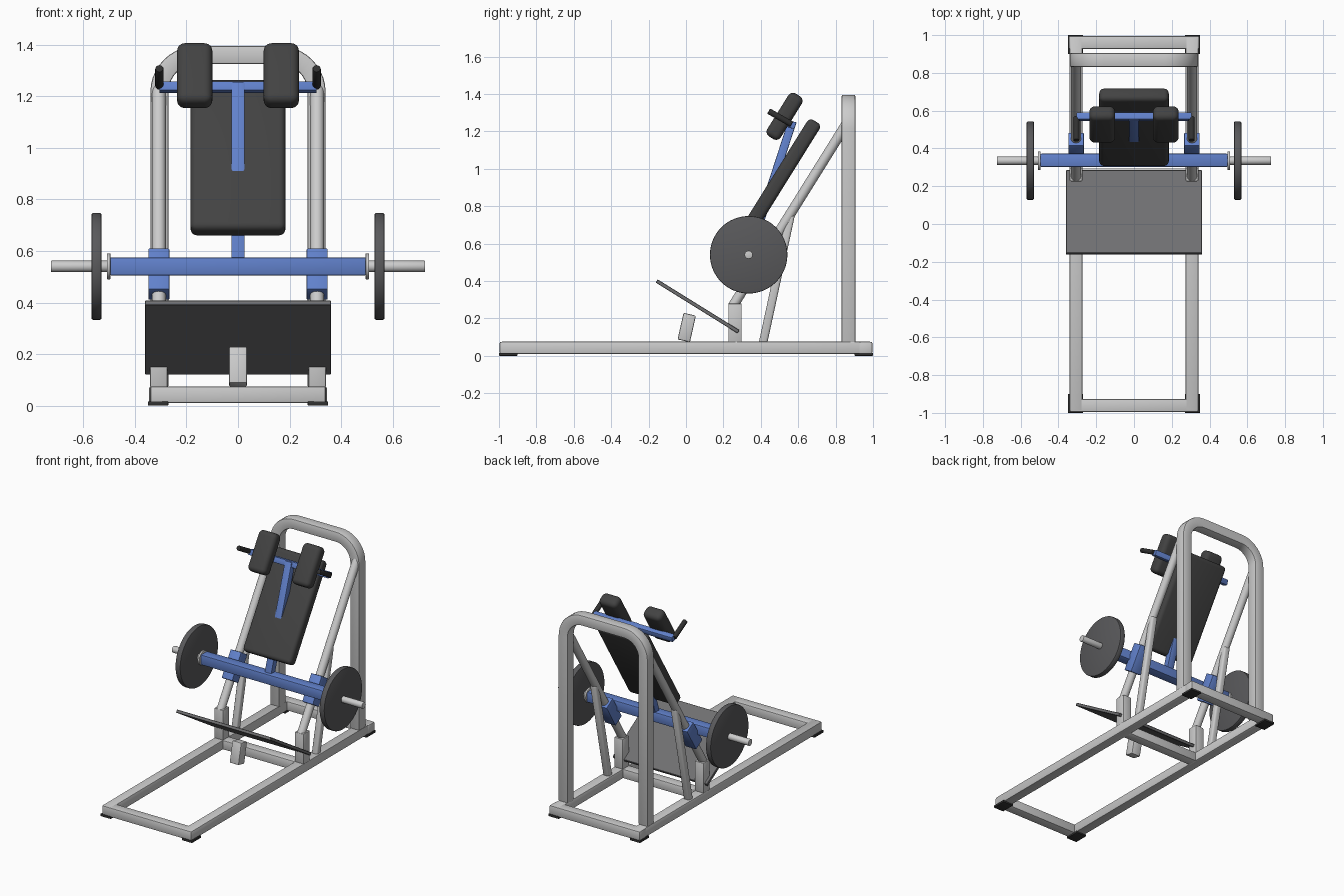
import bpy, bmesh
from math import atan2, cos, sin, pi, radians, hypot
from mathutils import Matrix, Vector

if "Cube" in bpy.data.objects:
    bpy.data.objects.remove(bpy.data.objects["Cube"])


def material(name, rgb):
    m = bpy.data.materials.new(name)
    m.diffuse_color = (*rgb, 1)
    m.use_nodes = True
    m.node_tree.nodes["Principled BSDF"].inputs["Base Color"].default_value = m.diffuse_color
    return m


BLUE = material("blue_paint", (0.12, 0.22, 0.6))
PAD = material("dark_upholstery", (0.055, 0.055, 0.055))
IRON = material("dark_iron", (0.1, 0.1, 0.105))
RUBBER = material("black_rubber", (0.03, 0.03, 0.03))
TREAD = material("tread_grey", (0.16, 0.16, 0.165))


def finish(name, bm, mat=None, bevel=0.0, segs=2, mirror=False):
    """Round the sharp edges, smooth by angle, optionally mirror across x."""
    bmesh.ops.recalc_face_normals(bm, faces=bm.faces[:])
    if bevel:
        edges = [e for e in bm.edges if e.calc_face_angle(0) > radians(40)]
        bmesh.ops.bevel(bm, geom=edges, offset=bevel, segments=segs,
                        profile=0.5, affect='EDGES', clamp_overlap=True)
    me = bpy.data.meshes.new(name)
    bm.to_mesh(me)
    bm.free()
    me.polygons.foreach_set("use_smooth", [True] * len(me.polygons))
    me.set_sharp_from_angle(angle=radians(35))
    if mat:
        me.materials.append(mat)
    ob = bpy.data.objects.new(name, me)
    bpy.context.collection.objects.link(ob)
    if mirror:
        ob.modifiers.new("Mirror", 'MIRROR')
    return ob


def box(name, centre, size, tilt=0.0, **kw):
    """Box rotated about the x axis by tilt (radians)."""
    bm = bmesh.new()
    mat4 = (Matrix.Translation(centre) @ Matrix.Rotation(tilt, 4, 'X')
            @ Matrix.Diagonal((*size, 1)))
    bmesh.ops.create_cube(bm, size=1, matrix=mat4)
    return finish(name, bm, **kw)


def bar(name, x, a, b, width, depth, **kw):
    """Rectangular bar between two (y, z) points at a given x."""
    dy, dz = b[0] - a[0], b[1] - a[1]
    return box(name, (x, (a[0] + b[0]) / 2, (a[1] + b[1]) / 2),
               (width, depth, hypot(dy, dz)), atan2(-dy, dz), **kw)


def rod(name, a, b, r, sides=24, **kw):
    """Cylinder between two points."""
    a, b = Vector(a), Vector(b)
    rot = (b - a).to_track_quat('Z', 'Y').to_matrix().to_4x4()
    bm = bmesh.new()
    bmesh.ops.create_cone(bm, cap_ends=True, segments=sides, radius1=r, radius2=r,
                          depth=(b - a).length,
                          matrix=Matrix.Translation((a + b) / 2) @ rot)
    return finish(name, bm, **kw)


TILT = atan2(-0.53, 0.85)   # lean of the guide rods and pads
TUBE = dict(bevel=0.007)

# Base frame
box("base_side_rail", (0.307, 0, 0.0425), (0.068, 1.98, 0.065), mirror=True, **TUBE)
for name, y in (("front", -0.961), ("middle", 0.26), ("rear", 0.961)):
    w = 0.69 if name == "rear" else 0.68 if name == "front" else 0.56
    box(f"base_{name}_crossbar", (0, y, 0.0425), (w, 0.07, 0.064), **TUBE)
for name, y in (("front", -0.95), ("rear", 0.95)):
    box(f"{name}_rubber_foot", (0.31, y, 0.008), (0.08, 0.1, 0.016),
        mat=RUBBER, bevel=0.003, mirror=True)

# Rear arch: tube of square section following a round-cornered path
HALF, TOP, R, W = 0.34, 1.395, 0.18, 0.07
path = [(HALF, 0.07, 1, 0)]
for side in (0, 1):
    cx = (HALF - R) * (1 - 2 * side)
    for i in range(11):
        t = (side + i / 10) * pi / 2
        path.append((cx + R * cos(t), TOP - R + R * sin(t), cos(t), sin(t)))
path.append((-HALF, 0.07, -1, 0))
bm = bmesh.new()
rings = []
for x, z, nx, nz in path:
    ix, iz = x - W * nx, z - W * nz
    rings.append([bm.verts.new(p) for p in
                  ((x, 0.832, z), (x, 0.905, z), (ix, 0.905, iz), (ix, 0.832, iz))])
for p, q in zip(rings, rings[1:]):
    for k in range(4):
        bm.faces.new((p[k], p[(k + 1) % 4], q[(k + 1) % 4], q[k]))
bm.faces.new(rings[0])
bm.faces.new(rings[-1])
finish("rear_arch", bm, **TUBE)

# Guide rods, their posts and braces
rod("guide_rod", (0.307, 0.25, 0.265), (0.307, 0.86, 1.243), 0.027, mirror=True)
box("guide_post", (0.307, 0.262, 0.175), (0.068, 0.072, 0.21), mirror=True, **TUBE)
bar("guide_brace", 0.307, (0.41, 0.06), (0.56, 0.755), 0.045, 0.045,
    bevel=0.012, segs=3, mirror=True)

# Foot plate and its stub support
box("foot_plate", (0, 0.062, 0.264), (0.72, 0.515, 0.02), atan2(-0.27, 0.435),
    mat=TREAD, bevel=0.002, segs=1)
bar("foot_plate_stub", 0, (-0.012, 0.08), (0.02, 0.222), 0.07, 0.068, **TUBE)

# Sliding carriage
box("carriage_sleeve", (0.307, 0.4, 0.51), (0.082, 0.08, 0.187), TILT,
    mat=BLUE, bevel=0.004, mirror=True)
box("carriage_beam", (0, 0.337, 0.54), (0.995, 0.07, 0.07), mat=BLUE, bevel=0.007)
bar("carriage_spine", 0, (0.337, 0.54), (0.568, 1.25), 0.052, 0.045,
    mat=BLUE, bevel=0.005)
box("shoulder_crossbar", (0, 0.567, 1.235), (0.61, 0.038, 0.038), radians(-18),
    mat=BLUE, bevel=0.004)

# Weight pins and plates
rod("weight_pin", (0.48, 0.335, 0.54), (0.725, 0.335, 0.54), 0.022,
    bevel=0.002, mirror=True)
rod("weight_stop_collar", (0.495, 0.335, 0.54), (0.508, 0.335, 0.54), 0.05,
    sides=32, bevel=0.002, mirror=True)
rod("weight_plate", (0.53, 0.335, 0.54), (0.568, 0.335, 0.54), 0.207, sides=64,
    mat=IRON, bevel=0.005, mirror=True)

# Upholstery
box("back_pad", (0, 0.512, 0.962), (0.368, 0.078, 0.685), TILT,
    mat=PAD, bevel=0.025, segs=4)
box("shoulder_pad", (0.168, 0.527, 1.28), (0.137, 0.085, 0.27), TILT,
    mat=PAD, bevel=0.03, segs=5, mirror=True)

# Handles
rod("handle_grip", (0.305, 0.565, 1.238), (0.305, 0.442, 1.308), 0.016, sides=20,
    mat=RUBBER, bevel=0.004, mirror=True)
